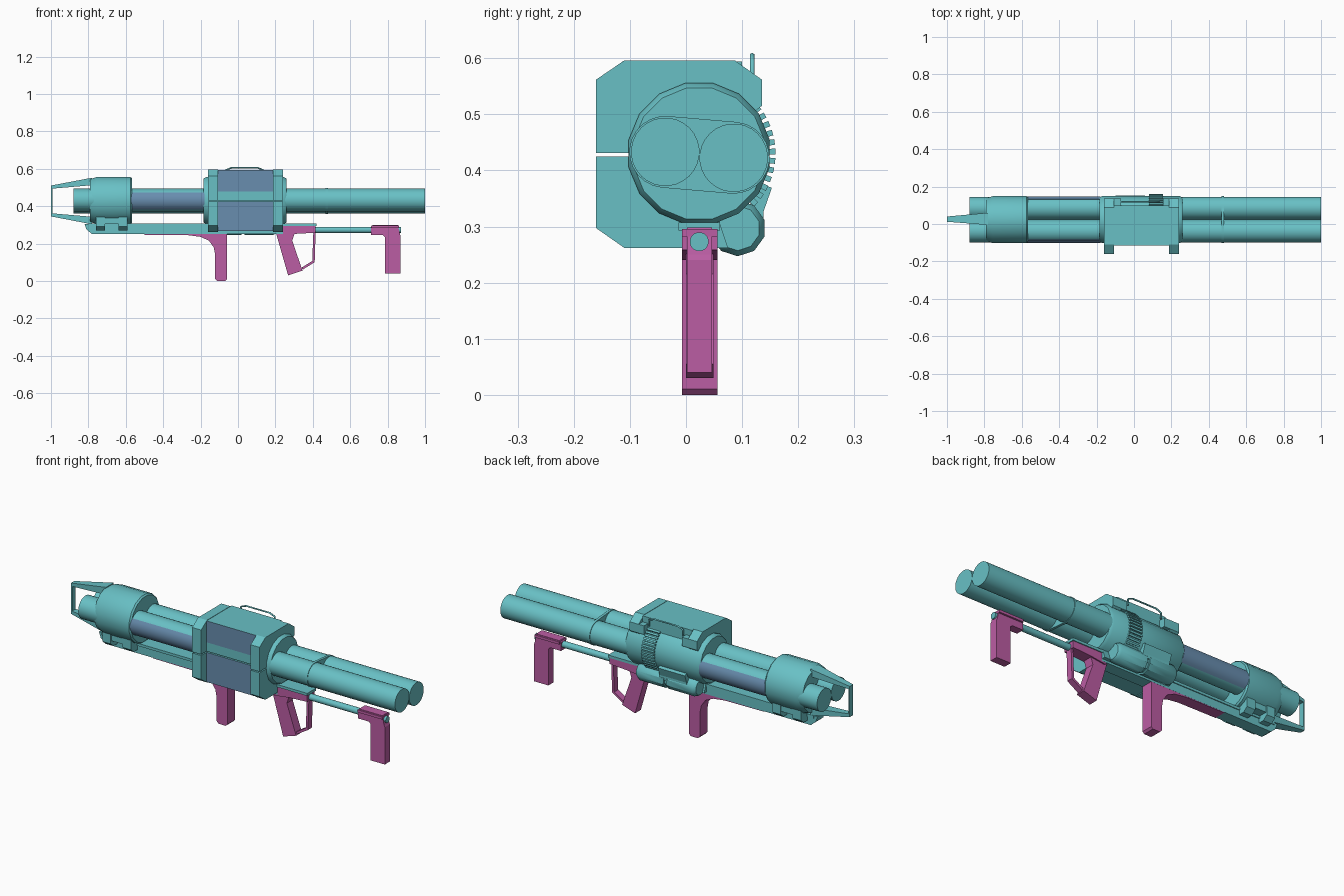
import bpy, bmesh, math
from mathutils import Vector

if "Cube" in bpy.data.objects:
    bpy.data.objects.remove(bpy.data.objects["Cube"])


def mat(name, rgb):
    m = bpy.data.materials.new(name)
    m.diffuse_color = (*rgb, 1)
    m.use_nodes = True
    m.node_tree.nodes["Principled BSDF"].inputs["Base Color"].default_value = m.diffuse_color
    return m


TEAL = mat("teal", (0.14, 0.53, 0.56))
PINK = mat("magenta", (0.50, 0.11, 0.37))
BLUE = mat("slate blue", (0.14, 0.27, 0.43))
CY, CZ = 0.0235, 0.43          # axis of the weapon body
TUBES = ((-0.037, 0.433), (0.085, 0.4225))


def finish(name, bm, mats, smooth=False):
    bmesh.ops.recalc_face_normals(bm, faces=bm.faces)
    me = bpy.data.meshes.new(name)
    bm.to_mesh(me)
    bm.free()
    ob = bpy.data.objects.new(name, me)
    bpy.context.collection.objects.link(ob)
    for m in mats:
        me.materials.append(m)
    if smooth:
        bpy.ops.object.select_all(action='DESELECT')
        ob.select_set(True)
        bpy.context.view_layer.objects.active = ob
        bpy.ops.object.shade_smooth_by_angle(angle=math.radians(35))
    return ob


def prism(name, pts, axis, a, b, m=TEAL, front=None, smooth=False):
    """Extrude a profile: (y,z) along x, or (x,z) along y."""
    bm = bmesh.new()
    put = (lambda p, t: (t, p[0], p[1])) if axis == 'x' else (lambda p, t: (p[0], t, p[1]))
    lo = [bm.verts.new(put(p, a)) for p in pts]
    hi = [bm.verts.new(put(p, b)) for p in pts]
    bm.faces.new(lo)
    bm.faces.new(hi)
    n = len(pts)
    for i in range(n):
        j = (i + 1) % n
        bm.faces.new((lo[i], lo[j], hi[j], hi[i]))
    if front:
        bmesh.ops.recalc_face_normals(bm, faces=bm.faces)
        for f in bm.faces:
            f.normal_update()
            if f.normal.y < -0.9:
                f.material_index = 1
    return finish(name, bm, [m, front] if front else [m], smooth)


def box(name, x, y, z, m=TEAL, front=None):
    return prism(name, [(y[0], z[0]), (y[1], z[0]), (y[1], z[1]), (y[0], z[1])],
                 'x', x[0], x[1], m, front)


def lathe(name, prof, cy, cz, n, m=TEAL):
    """Closed turned part along x from (x, radius) points."""
    bm = bmesh.new()
    rings = [[bm.verts.new((x, cy + r * math.cos((k + .5) * math.tau / n),
                            cz + r * math.sin((k + .5) * math.tau / n)))
              for k in range(n)] for x, r in prof]
    bm.faces.new(rings[0])
    bm.faces.new(rings[-1])
    for p, q in zip(rings, rings[1:]):
        for k in range(n):
            j = (k + 1) % n
            bm.faces.new((p[k], p[j], q[j], q[k]))
    return finish(name, bm, [m], True)


def rod(name, pts, r, m=TEAL):
    """Bent square-ish wire through points."""
    cu = bpy.data.curves.new(name, 'CURVE')
    cu.dimensions = '3D'
    cu.bevel_depth, cu.bevel_resolution, cu.use_fill_caps = r, 1, True
    sp = cu.splines.new('POLY')
    sp.points.add(len(pts) - 1)
    for s, p in zip(sp.points, pts):
        s.co = (*p, 1)
    cu.materials.append(m)
    ob = bpy.data.objects.new(name, cu)
    bpy.context.collection.objects.link(ob)


# Twin tubes with blue outer side panels
for i, (y, z) in enumerate(TUBES):
    side = -1 if i == 0 else 1
    lathe(f"tube_{i}", [(-0.88, .061), (1.0, .061)], y, z, 28)
    arc = [math.radians(-55 + 95 * k / 8) for k in range(9)]
    pts = [(y + side * r * math.cos(a), z + r * math.sin(a))
           for r, seq in ((.0635, arc), (.058, arc[::-1])) for a in seq]
    prism(f"tube_panel_{i}", pts, 'x', -0.575, -0.18, BLUE, smooth=True)

# Strap around both tubes
(ya, za), (yb, zb) = TUBES
strap = [(ya + .064 * math.cos(a), za + .064 * math.sin(a))
         for a in [math.radians(85 + 15 * k) for k in range(13)]]
strap += [(yb + .064 * math.cos(a), zb + .064 * math.sin(a))
          for a in [math.radians(-95 + 15 * k) for k in range(13)]]
prism("tube_strap", strap, 'x', 0.468, 0.482, smooth=True)

# Round housings
lathe("front_shroud", [(-0.79, .117), (-0.755, .128), (-0.575, .128), (-0.567, .121)], CY, CZ, 16)
lathe("body_drum", [(-0.185, .119), (-0.17, .128), (0.245, .128), (0.26, .119)], CY, CZ, 16)

# Front fork: two tapering arms and an end bar
for name, s in (("upper", 1), ("lower", -1)):
    bm = bmesh.new()
    v = []
    for x, y0, y1, z0, z1 in ((-1.0, .012, .04, .063, .08), (-0.78, -.005, .06, .082, .122)):
        v.append([bm.verts.new((x, y, CZ + s * z - (.005 if s < 0 else 0)))
                  for y, z in ((y0, z0), (y1, z0), (y1, z1), (y0, z1))])
    bm.faces.new(v[0])
    bm.faces.new(v[1])
    for k in range(4):
        j = (k + 1) % 4
        bm.faces.new((v[0][k], v[0][j], v[1][j], v[1][k]))
    finish(f"fork_arm_{name}", bm, [TEAL])
box("fork_end_bar", (-1.0, -0.992), (.012, .04), (.345, .51))

# Square receiver: end flanges split by a slit
upper = [(-.16, .431), (-.16, .562), (-.11, .596), (.087, .596), (.135, .562),
         (.135, .515), (.125, .507), (.02, .507), (.02, .431)]
lower = [(-.16, .425), (.02, .425), (.075, .262), (-.11, .262), (-.16, .297)]
for i, (a, b) in enumerate(((-.16, -.107), (.187, .24))):
    prism(f"flange_upper_{i}", upper, 'x', a, b)
    prism(f"flange_lower_{i}", lower, 'x', a, b)
MX = (-.107, .187)
box("receiver_top", MX, (-.114, .10), (.479, .594), TEAL, BLUE)
box("receiver_strip", MX, (-.114, .02), (.431, .479))
box("receiver_bottom", MX, (-.114, .06), (.266, .425), TEAL, BLUE)
for i, (a, b) in enumerate(((-.107, -.07), (.155, .187))):
    box(f"receiver_rear_block_{i}", (a, b), (.09, .135), (.515, .562))

# Carry handle on top
rod("carry_handle", [(-.065, .118, .56), (-.065, .118, .593), (-.035, .118, .605),
                     (.105, .118, .605), (.135, .118, .593), (.135, .118, .56)], .0045)

# Ribbed band on the back of the drum
for k in range(14):
    a = math.radians(52 - 7.2 * k)
    d, t = Vector((math.cos(a), math.sin(a))), Vector((-math.sin(a), math.cos(a)))
    c = Vector((CY, CZ))
    pts = [c + d * r + t * w for r, w in ((.12, -.005), (.136, -.005), (.136, .005), (.12, .005))]
    prism(f"feed_rib_{k}", pts, 'x', .08, .155)

# Lower back housing and flap
lathe("side_housing", [(-.15, .04), (-.135, .05), (.02, .05)], .092, .297, 10)
lathe("side_housing_rear", [(.035, .05), (.19, .05), (.205, .04)], .092, .297, 10)
lathe("side_housing_core", [(.0, .042), (.05, .042)], .092, .297, 10)
prism("side_flap", [(.13, .378), (.153, .369), (.138, .326), (.138, .305), (.10, .305)],
      'x', -.1, .06)

# Bottom rail and shroud bracket
prism("bottom_rail", [(-.82, .305), (.24, .305), (.24, .25), (-.78, .25), (-.81, .275)],
      'y', -.0075, .0565)
box("rail_cap", (-.8, .42), (-.013, .061), (.293, .307))
for i, (a, b) in enumerate(((-.76, -.71), (-.64, -.59))):
    prism(f"bracket_leg_{i}", [(-.065, .35), (-.065, .29), (-.04, .27), (.087, .27),
                               (.112, .29), (.112, .35)], 'x', a, b)
box("bracket_bridge", (-.71, -.64), (-.06, .107), (.305, .35))

# Front grip
prism("front_grip", [(-.5, .257), (-.5, .247), (-.27, .245), (-.2, .236), (-.155, .215),
                     (-.13, .18), (-.122, .14), (-.122, .012), (-.11, 0), (-.068, 0),
                     (-.058, .01), (-.058, .257)], 'y', -.007, .056, PINK)

# Trigger grip and guard
prism("trigger_mount", [(.2, .294), (.415, .294), (.415, .258), (.31, .252), (.22, .24)],
      'y', -.007, .056, PINK)
prism("trigger_grip", [(.205, .25), (.305, .26), (.29, .215), (.345, .055), (.268, .03)],
      'y', 0, .049, PINK)
prism("trigger_guard", [(.415, .262), (.41, .10), (.345, .06), (.341, .072), (.397, .107),
                        (.403, .262)], 'y', .008, .041, PINK)

# Stock rod and shoulder rest
lathe("stock_rod", [(.40, .017), (.872, .017)], .0235, .273, 16)
prism("shoulder_rest", [(.71, .245), (.71, .29), (.72, .298), (.855, .298), (.866, .25),
                        (.87, .24), (.87, .04), (.785, .04), (.785, .235), (.775, .245)],
      'y', .002, .046, PINK)
box("shoulder_rest_cap", (.715, .86), (-.007, .056), (.282, .296), PINK)
